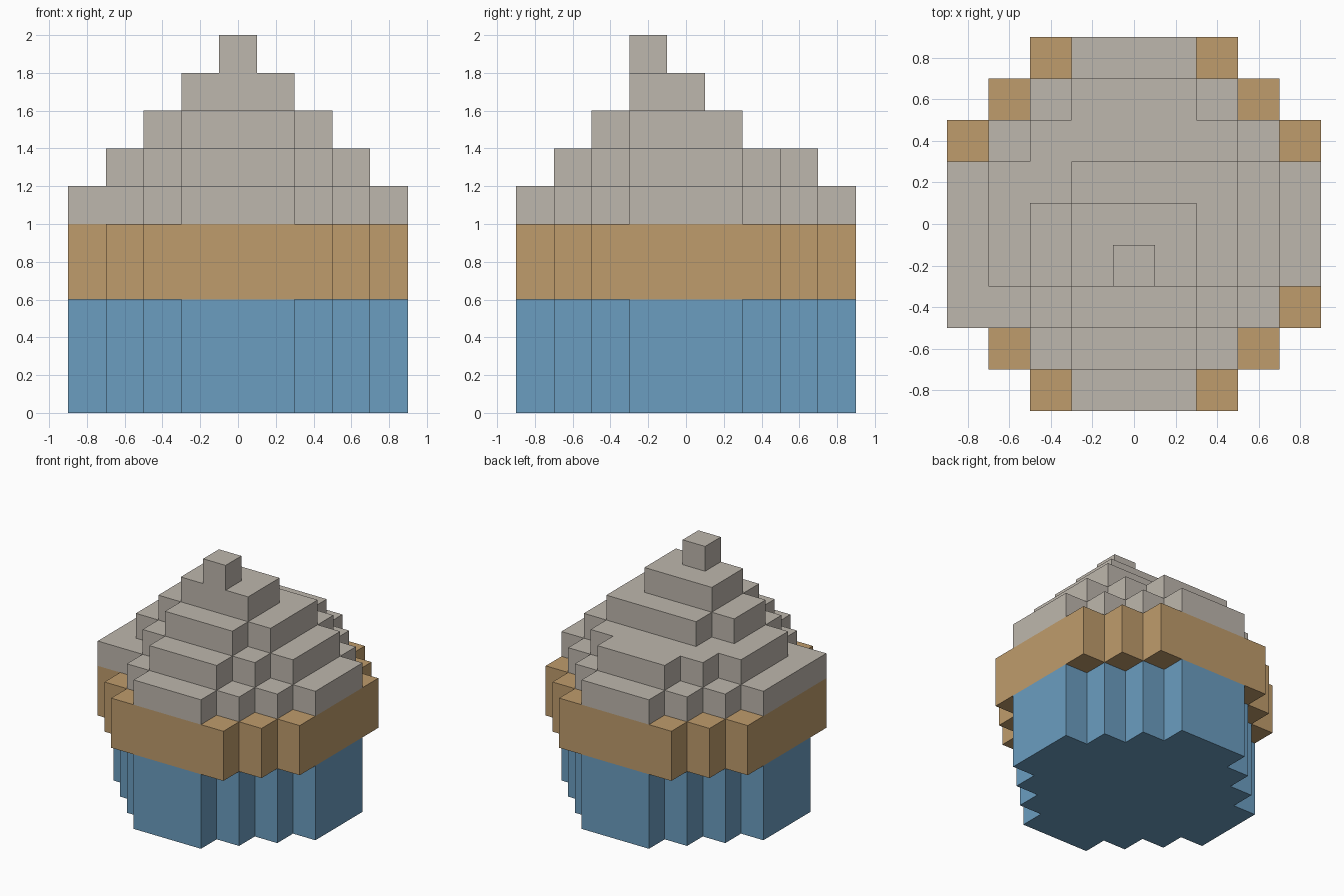
import bpy
import bmesh

if "Cube" in bpy.data.objects:
    bpy.data.objects.remove(bpy.data.objects["Cube"], do_unlink=True)

CELL = 0.2


def make_material(name, rgb):
    color = (*rgb, 1.0)
    mat = bpy.data.materials.new(name)
    mat.diffuse_color = color
    mat.use_nodes = True
    bsdf = mat.node_tree.nodes["Principled BSDF"]
    bsdf.inputs["Base Color"].default_value = color
    bsdf.inputs["Roughness"].default_value = 0.8
    return mat


blue = make_material("wrapper_blue", (0.147, 0.337, 0.527))
tan = make_material("cake_tan", (0.521, 0.332, 0.150))
cream = make_material("frosting_cream", (0.515, 0.474, 0.418))


def outline(first_row, spans):
    """Stepped outline of block rows; each span is (first, last) block in x."""
    right, left = [], []
    for i, (a, b) in enumerate(spans):
        for y in (first_row + i - 0.5, first_row + i + 0.5):
            right.append((b + 0.5, y))
            left.append((a - 0.5, y))
    loop = right + left[::-1]
    # Drop points on straight runs
    n = len(loop)
    return [p for i, p in enumerate(loop)
            if not (loop[i - 1][0] == p[0] == loop[(i + 1) % n][0])]


def tier(name, mat, z0, z1, first_row, spans):
    """Extrude a stepped outline from z0 to z1."""
    bm = bmesh.new()
    base = bm.faces.new([bm.verts.new((x * CELL, y * CELL, z0))
                         for x, y in outline(first_row, spans)])
    top = bmesh.ops.extrude_face_region(bm, geom=[base], use_keep_orig=True)
    verts = [v for v in top["geom"] if isinstance(v, bmesh.types.BMVert)]
    bmesh.ops.translate(bm, verts=verts, vec=(0, 0, z1 - z0))
    bmesh.ops.recalc_face_normals(bm, faces=bm.faces)
    mesh = bpy.data.meshes.new(name)
    bm.to_mesh(mesh)
    bm.free()
    mesh.materials.append(mat)
    obj = bpy.data.objects.new(name, mesh)
    bpy.context.scene.collection.objects.link(obj)


def rows(*half_widths):
    return [(-h, h) for h in half_widths]


# Wrapper and cake rim
tier("wrapper", blue, 0.0, 0.6, -4, rows(1, 2, 3, 4, 4, 4, 3, 2, 1))
tier("cake_rim", tan, 0.6, 1.0, -4, rows(2, 3, 4, 4, 4, 4, 4, 3, 2))

# Frosting swirl, with the uneven blocks that start and end each turn
bottom = rows(1, 2, 3, 4, 4, 4, 3, 2, 1)
bottom[2] = (-4, 3)
tier("frosting_bottom", cream, 1.0, 1.2, -4, bottom)
tier("frosting_lower", cream, 1.2, 1.4, -3, rows(1, 2, 3, 3, 3, 2, 1))
tier("frosting_middle", cream, 1.4, 1.6, -2, rows(1, 2, 2) + [(-1, 2)])
tier("frosting_upper", cream, 1.6, 1.8, -1, rows(1, 1))
tier("frosting_tip", cream, 1.8, 2.0, -1, rows(0))
